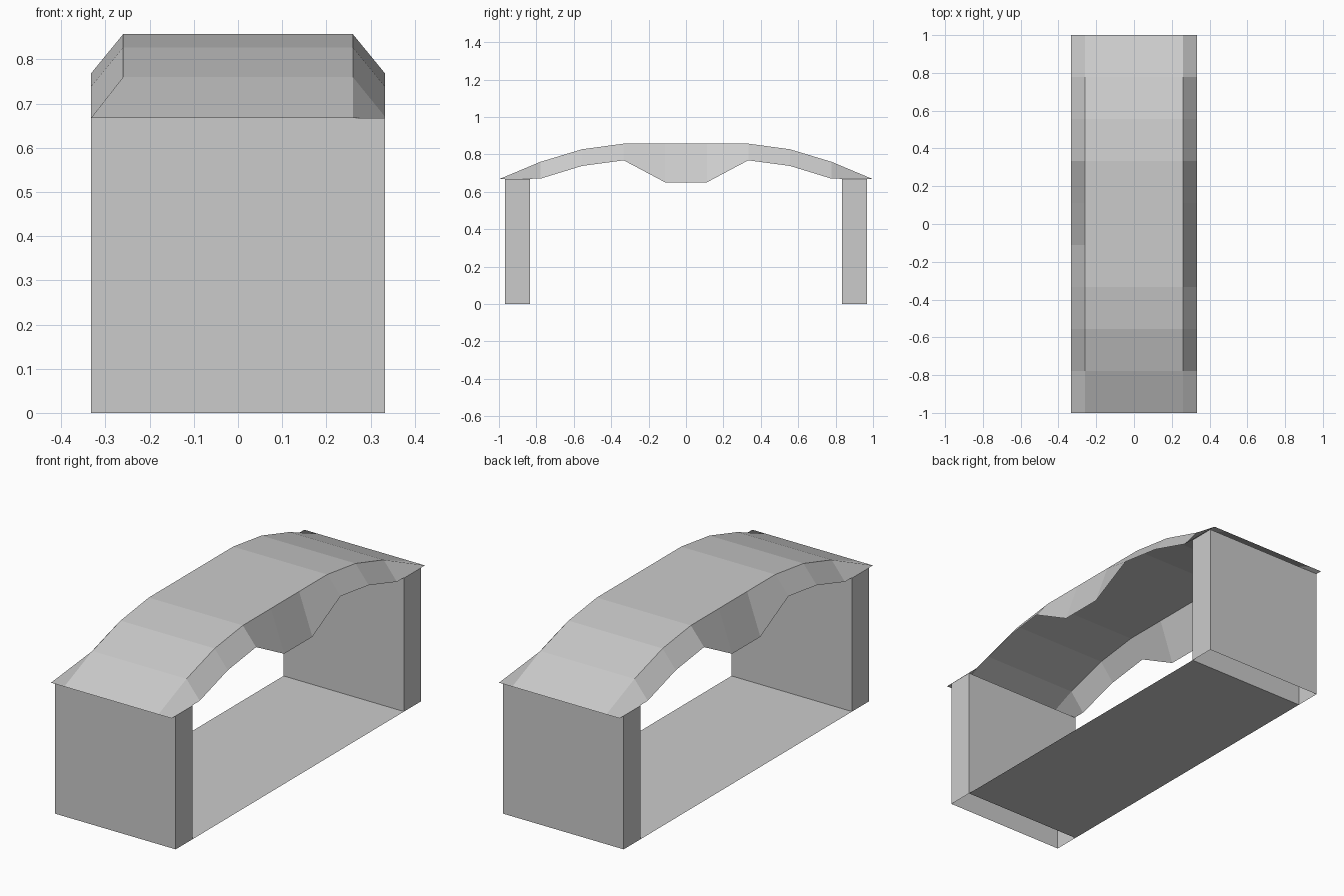
import bpy

if "Cube" in bpy.data.objects:
    bpy.data.objects.remove(bpy.data.objects["Cube"])

W = 0.333      # half width
CREASE = 0.26  # where the canopy sides bend down


def make_mesh(name, verts, faces):
    mesh = bpy.data.meshes.new(name)
    mesh.from_pydata(verts, [], faces)
    mesh.update()
    obj = bpy.data.objects.new(name, mesh)
    bpy.context.collection.objects.link(obj)
    return obj


# Arched canopy: (y, crown height, eave height) for one half, then mirrored
half = [(1.0, 0.667, 0.667), (0.778, 0.76, 0.67), (0.556, 0.827, 0.738),
        (0.333, 0.857, 0.768), (0.111, 0.857, 0.65)]
stations = [(-y, c, e) for y, c, e in half] + half[::-1]
verts = []
for y, crown, eave in stations:
    verts += [(-W, y, eave), (-CREASE, y, crown), (CREASE, y, crown), (W, y, eave)]
faces = [(4 * i + j, 4 * i + j + 1, 4 * i + j + 5, 4 * i + j + 4)
         for i in range(len(stations) - 1) for j in range(3)]
make_mesh("canopy", verts, faces)

# Floor panel between the end walls
Y_IN, Y_OUT, H = 0.835, 0.967, 0.667
make_mesh("floor", [(-W, -Y_IN, 0), (W, -Y_IN, 0), (W, Y_IN, 0), (-W, Y_IN, 0)],
          [(0, 1, 2, 3)])

# Hollow end walls, open underneath
for name, y0, y1 in (("front_wall", -Y_OUT, -Y_IN), ("back_wall", Y_IN, Y_OUT)):
    ring = [(-W, y0), (W, y0), (W, y1), (-W, y1)]
    verts = [(x, y, z) for z in (0, H) for x, y in ring]
    faces = [(i, (i + 1) % 4, (i + 1) % 4 + 4, i + 4) for i in range(4)] + [(4, 5, 6, 7)]
    make_mesh(name, verts, faces)
